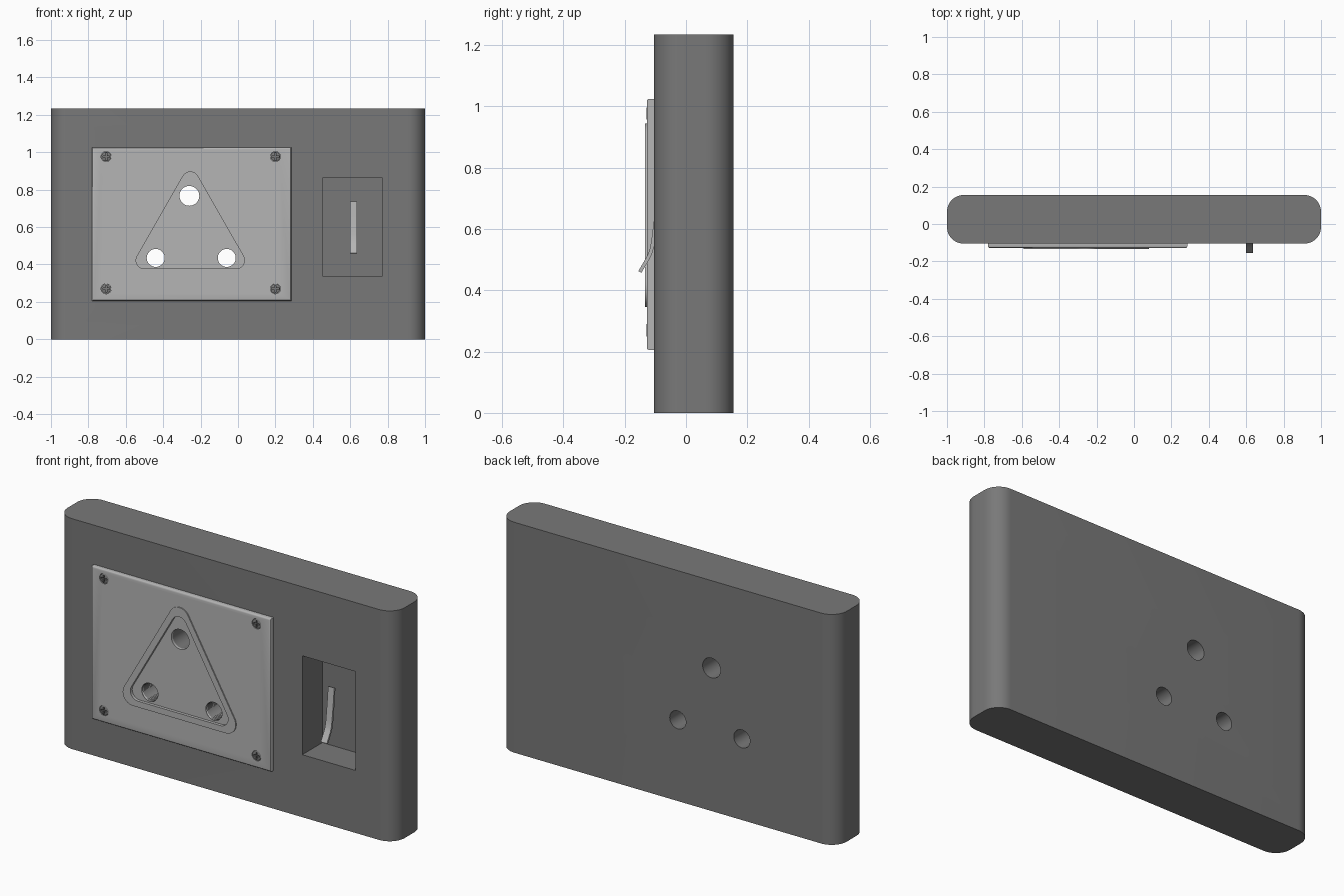
import bpy, bmesh, math
from mathutils import Vector

cube = bpy.data.objects.get("Cube")
if cube:
    bpy.data.objects.remove(cube, do_unlink=True)


def material(name, value):
    m = bpy.data.materials.new(name)
    m.use_nodes = True
    colour = (value, value, value, 1)
    m.diffuse_color = colour
    m.node_tree.nodes["Principled BSDF"].inputs["Base Color"].default_value = colour
    return m


DARK = material("dark grey casing", 0.19)
LIGHT = material("light grey metal", 0.46)
STEEL = material("screw grey", 0.2)


def finish(name, bm, mat):
    bmesh.ops.recalc_face_normals(bm, faces=bm.faces)
    mesh = bpy.data.meshes.new(name)
    bm.to_mesh(mesh)
    bm.free()
    mesh.materials.append(mat)
    ob = bpy.data.objects.new(name, mesh)
    bpy.context.collection.objects.link(ob)
    return ob


def prism(name, outline, start, direction, mat):
    """Extrude a closed outline, given as 3D points, along a direction."""
    bm = bmesh.new()
    face = bm.faces.new([bm.verts.new(Vector(p) + Vector(start)) for p in outline])
    ext = bmesh.ops.extrude_face_region(bm, geom=[face])
    verts = [g for g in ext["geom"] if isinstance(g, bmesh.types.BMVert)]
    bmesh.ops.translate(bm, verts=verts, vec=direction)
    return finish(name, bm, mat)


def rounded(centres, radius, steps=12):
    """Rounded convex polygon around counter-clockwise corner centres."""
    pts, n = [], len(centres)
    for i in range(n):
        c = Vector(centres[i])
        before, after = c - Vector(centres[i - 1]), Vector(centres[(i + 1) % n]) - c
        a = math.atan2(before.y, before.x) - math.pi / 2
        turn = (math.atan2(after.y, after.x) - math.pi / 2 - a) % math.tau
        for k in range(steps + 1):
            t = a + turn * k / steps
            pts.append((c.x + radius * math.cos(t), c.y + radius * math.sin(t)))
    return pts


def front_prism(name, pts, y0, y1, mat):
    return prism(name, [(x, 0, z) for x, z in pts], (0, y0, 0), (0, y1 - y0, 0), mat)


def box(name, x0, x1, y0, y1, z0, z1, mat):
    return front_prism(name, [(x0, z0), (x1, z0), (x1, z1), (x0, z1)], y0, y1, mat)


def lathe(name, x, z, profile, mat, sides=40):
    """Solid of revolution about the y direction from (radius, y) pairs."""
    bm = bmesh.new()
    rings = [[bm.verts.new((x + r * math.cos(math.tau * k / sides), y,
                            z + r * math.sin(math.tau * k / sides)))
              for k in range(sides)] for r, y in profile]
    for a, b in zip(rings, rings[1:]):
        for k in range(sides):
            j = (k + 1) % sides
            bm.faces.new((a[k], a[j], b[j], b[k]))
    bm.faces.new(rings[0])
    bm.faces.new(rings[-1])
    return finish(name, bm, mat)


def apply_modifiers(ob):
    bpy.context.view_layer.update()
    graph = bpy.context.evaluated_depsgraph_get()
    mesh = bpy.data.meshes.new_from_object(ob.evaluated_get(graph))
    ob.modifiers.clear()
    ob.data = mesh


def cut(ob, cutter):
    mod = ob.modifiers.new("cut", "BOOLEAN")
    mod.operation, mod.solver, mod.object = "DIFFERENCE", "EXACT", cutter
    apply_modifiers(ob)
    bpy.data.objects.remove(cutter, do_unlink=True)


def smooth(ob):
    bpy.ops.object.select_all(action="DESELECT")
    ob.select_set(True)
    bpy.context.view_layer.objects.active = ob
    bpy.ops.object.shade_smooth_by_angle(angle=math.radians(30))


FRONT, BACK, HEIGHT, PLATE = -0.105, 0.155, 1.235, -0.128

# Casing with rounded upright corners
r = 0.09
corners = [(-1 + r, FRONT + r), (1 - r, FRONT + r), (1 - r, BACK - r), (-1 + r, BACK - r)]
casing = prism("casing", [(x, y, 0) for x, y in rounded(corners, r)],
               (0, 0, 0), (0, 0, HEIGHT), DARK)
cut(casing, box("niche_cutter", 0.455, 0.77, -0.3, 0.065, 0.335, 0.865, DARK))

# Front plate with softened front edges
plate = box("front_plate", -0.78, 0.285, PLATE, FRONT, 0.205, 1.025, LIGHT)
bm = bmesh.new()
bm.from_mesh(plate.data)
edges = [e for e in bm.edges if all(v.co.y < PLATE + 0.001 for v in e.verts)]
bmesh.ops.bevel(bm, geom=edges, offset=0.009, segments=3, profile=0.5, affect="EDGES")
bm.to_mesh(plate.data)
bm.free()

# Raised triangular rim around a shallow pocket
tri = [(-0.53, 0.405), (0.02, 0.405), (-0.255, 0.885)]
mid = Vector((-0.255, 0.565))
inner = [mid + (Vector(p) - mid) * 0.89 for p in tri]
rim = front_prism("triangle_rim", rounded(tri, 0.06), -0.134, PLATE + 0.001, LIGHT)
for ob in (rim, plate):
    cut(ob, front_prism("pocket_cutter", rounded(inner, 0.045), -0.2, -0.118, LIGHT))

# Through holes: a plain upper one and two threaded lower ones
plain = [(0.053, -0.3), (0.053, 0.3)]
thread = [(0.048, -0.3)]
for i in range(14):
    y = -0.117 + i * 0.01
    thread += [(0.048, y), (0.053, y + 0.005)]
thread += [(0.048, 0.025), (0.048, 0.3)]
for x, z, profile in ((-0.26, 0.767, plain), (-0.44, 0.435, thread), (-0.06, 0.435, thread)):
    for ob in (casing, plate):
        cut(ob, lathe("hole_cutter", x, z, profile, ob.data.materials[0]))

# Cross-head screws set flush in the plate corners
for side, x in (("right", -0.705), ("left", 0.2)):
    for level, z in (("lower", 0.27), ("upper", 0.977)):
        cut(plate, lathe("screw_hole_cutter", x, z, [(0.027, -0.2), (0.027, -0.112)], LIGHT, 24))
        screw = lathe(f"screw_{level}_{side}", x, z,
                      [(0.018, -0.129), (0.0255, -0.126), (0.0255, -0.11)], STEEL, 24)
        for w, h in ((0.018, 0.004), (0.004, 0.018)):
            cut(screw, box("slot_cutter", x - w, x + w, -0.2, -0.119, z - h, z + h, STEEL))
        smooth(screw)

# Bent lever in the niche: thickened side path
path = [(-0.089, 0.735), (-0.097, 0.65), (-0.108, 0.56), (-0.114, 0.53), (-0.122, 0.51), (-0.151, 0.46)]
outline = [(0, y - 0.005, z + 0.002) for y, z in path]
outline += [(0, y + 0.006, z - 0.002) for y, z in reversed(path)]
lever = prism("lever", outline, (0.6, 0, 0), (0.036, 0, 0), LIGHT)

for ob in (casing, plate, rim, lever):
    smooth(ob)
